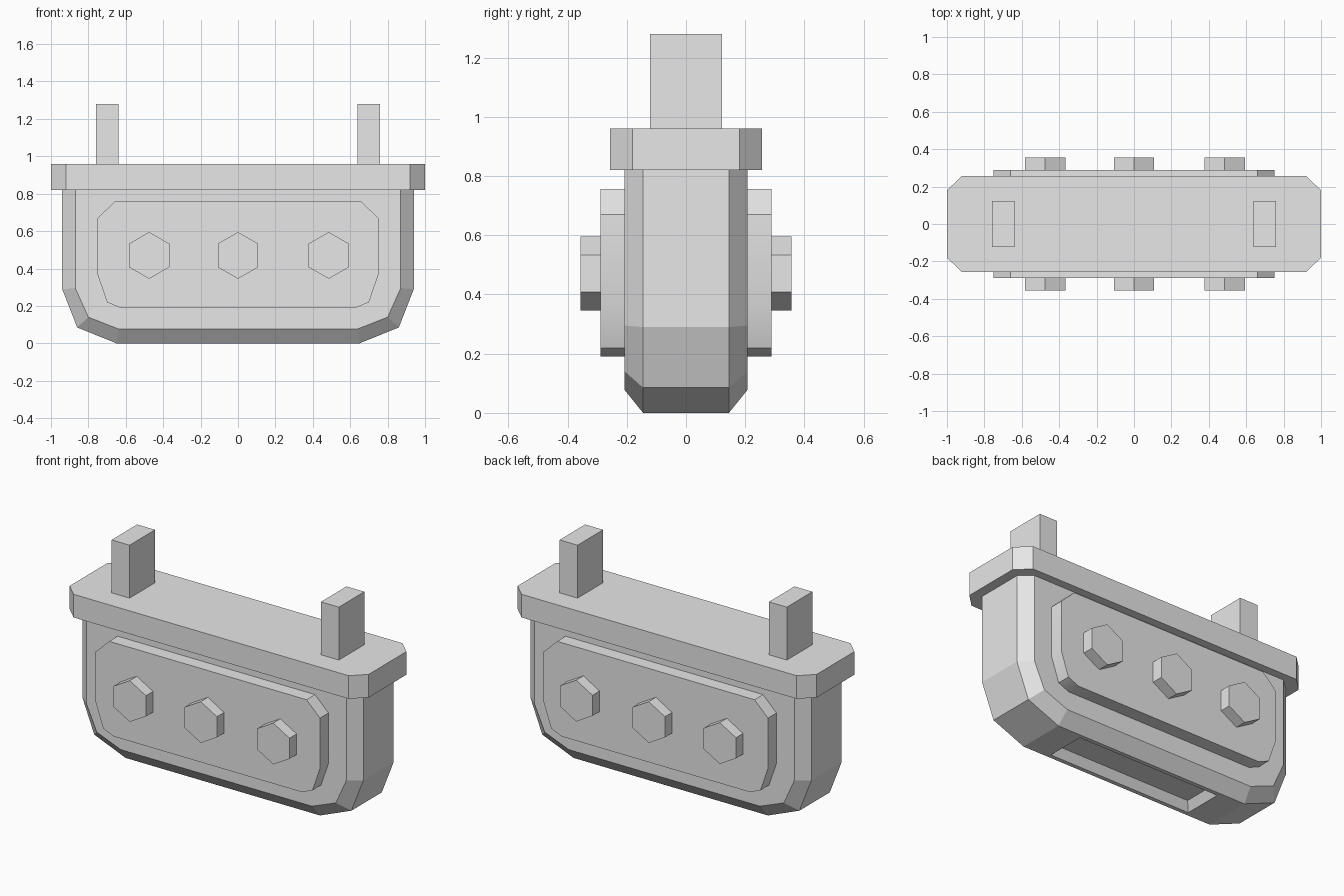
import bpy, bmesh, math

if "Cube" in bpy.data.objects:
    bpy.data.objects.remove(bpy.data.objects["Cube"], do_unlink=True)

grey = bpy.data.materials.new("plain grey")
grey.use_nodes = True
grey.diffuse_color = (0.8, 0.8, 0.8, 1)
grey.node_tree.nodes["Principled BSDF"].inputs["Base Color"].default_value = (0.8, 0.8, 0.8, 1)


def finish(bm, name):
    bmesh.ops.recalc_face_normals(bm, faces=bm.faces)
    mesh = bpy.data.meshes.new(name)
    bm.to_mesh(mesh)
    bm.free()
    mesh.materials.append(grey)
    obj = bpy.data.objects.new(name, mesh)
    bpy.context.collection.objects.link(obj)
    return obj


def mirrored(half):
    """Close a right-hand outline by mirroring it across the centre."""
    return half + [(-x, z) for x, z in reversed(half)]


def loft(rings):
    """Skin a stack of matching closed rings and cap both ends."""
    bm = bmesh.new()
    loops = [[bm.verts.new(p) for p in ring] for ring in rings]
    for a, b in zip(loops, loops[1:]):
        for i in range(len(a)):
            j = (i + 1) % len(a)
            bm.faces.new((a[i], a[j], b[j], b[i]))
    bm.faces.new(loops[0])
    bm.faces.new(loops[-1])
    return bm


def across(outline, y):
    return [(x, y, z) for x, z in outline]


# Body with bevelled front and back rims
outer = mirrored([(0.94, 0.82), (0.94, 0.29), (0.86, 0.085), (0.65, 0)])
inner = mirrored([(0.87, 0.82), (0.87, 0.295), (0.80, 0.14), (0.64, 0.077)])
bm = loft([across(inner, -0.207), across(outer, -0.145),
           across(outer, 0.145), across(inner, 0.207)])

# Sunken slot in the underside
bottom = next(f for f in bm.faces if f.calc_center_median().z < 0.001)
for half_x, half_y, z in ((0.48, 0.12, 0), (0.45, 0.09, 0.05)):
    bmesh.ops.inset_individual(bm, faces=[bottom], thickness=0.01)
    for v in bottom.verts:
        v.co = (math.copysign(half_x, v.co.x), math.copysign(half_y, v.co.y), z)
finish(bm, "body")

# Lid with clipped corners
lid = mirrored([(0.92, 0.257), (1, 0.18), (1, -0.18), (0.92, -0.257)])
finish(loft([[(x, y, z) for x, y in lid] for z in (0.82, 0.96)]), "lid")

# Raised panels and hexagonal bolts on both faces
panel = mirrored([(0.66, 0.757), (0.75, 0.67), (0.75, 0.365), (0.70, 0.22), (0.63, 0.19)])
for side, label in ((-1, "front"), (1, "back")):
    plate = finish(loft([across(panel, side * y) for y in (0.18, 0.288)]), label + "_panel")
    bpy.ops.object.select_all(action="DESELECT")
    plate.select_set(True)
    bpy.context.view_layer.objects.active = plate
    bpy.ops.object.shade_smooth_by_angle(angle=math.radians(30))
    for x, place in ((-0.475, "right"), (0, "middle"), (0.485, "left")):
        hexagon = [(x + 0.125 * math.sin(i * math.pi / 3),
                    0.47 + 0.125 * math.cos(i * math.pi / 3)) for i in range(6)]
        finish(loft([across(hexagon, side * y) for y in (0.27, 0.356)]),
               label + "_bolt_" + place)

# Upright posts on the lid
for side, label in ((-1, "right"), (1, "left")):
    post = [(side * x, y) for x, y in ((0.64, -0.122), (0.76, -0.122), (0.76, 0.122), (0.64, 0.122))]
    finish(loft([[(x, y, z) for x, y in post] for z in (0.95, 1.28)]), label + "_post")
